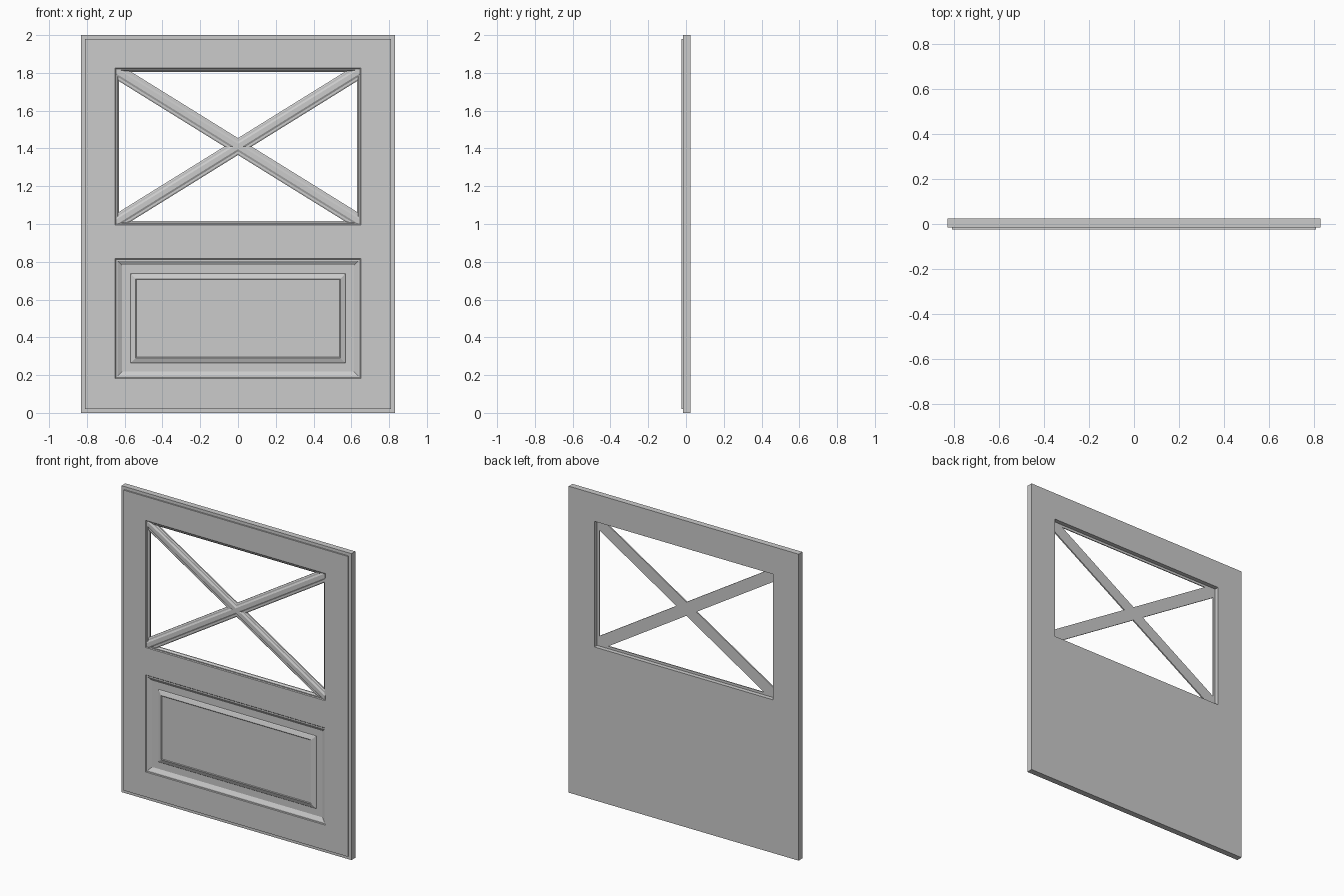
import bpy
import bmesh
from math import atan2, cos, sin
from mathutils import Vector

cube = bpy.data.objects.get("Cube")
if cube:
    bpy.data.objects.remove(cube, do_unlink=True)

FRONT, STEP, BACK = -0.024, -0.015, 0.024
WINDOW = (0.645, 0.41, 1.41)    # half width, half height, centre height
PANEL = (0.65, 0.317, 0.5)
DOOR = (0.81, 0.98, 1.0)

paint = bpy.data.materials.new("grey paint")
paint.use_nodes = True
paint.diffuse_color = (0.6, 0.6, 0.6, 1)
paint.node_tree.nodes["Principled BSDF"].inputs["Base Color"].default_value = (0.6, 0.6, 0.6, 1)


def finish(name, bm):
    bmesh.ops.recalc_face_normals(bm, faces=bm.faces)
    mesh = bpy.data.meshes.new(name)
    bm.to_mesh(mesh)
    bm.free()
    mesh.materials.append(paint)
    obj = bpy.data.objects.new(name, mesh)
    bpy.context.collection.objects.link(obj)
    return obj


def moulding(bm, rect, profile):
    """Run an (inset, y) profile around a rectangle; return the vertex rings."""
    hw, hh, cz = rect
    rings = []
    for inset, y in profile:
        w, h = hw - inset, hh - inset
        rings.append([bm.verts.new((sx * w, y, cz + sz * h))
                      for sx, sz in ((-1, -1), (1, -1), (1, 1), (-1, 1))])
    for a, b in zip(rings, rings[1:]):
        for i in range(4):
            j = (i + 1) % 4
            bm.faces.new((a[i], a[j], b[j], b[i]))
    return rings


def fill_between(bm, rings, normal):
    edges = [bm.edges.get((r[i], r[(i + 1) % 4])) for r in rings for i in range(4)]
    bmesh.ops.triangle_fill(bm, edges=edges, use_beauty=True, normal=normal)


# Door slab: stepped outer edge, moulded window opening, raised lower panel
bm = bmesh.new()
edge = moulding(bm, DOOR, [(0, FRONT), (0, STEP), (-0.02, STEP), (-0.02, BACK)])
opening = moulding(bm, WINDOW, [(-0.005, FRONT), (0, -0.020), (0.006, -0.020),
                                (0.016, -0.010), (0.016, -0.004), (0, -0.004), (0, BACK)])
panel = moulding(bm, PANEL, [(0, FRONT), (0.004, -0.020), (0.012, -0.020),
                             (0.035, -0.006), (0.080, -0.006), (0.084, -0.010),
                             (0.108, -0.019), (0.112, -0.016)])
bm.faces.new(panel[-1])
fill_between(bm, [edge[0], opening[0], panel[0]], (0, -1, 0))
fill_between(bm, [edge[-1], opening[-1]], (0, 1, 0))
finish("door_slab", bm)

# Diagonal window bars: moulded section, trimmed to the opening
half = [(0.038, -0.004), (0.038, -0.013), (0.031, -0.017), (0.022, -0.017), (0.012, -0.023)]
section = half + [(-w, y) for w, y in reversed(half)]
hw, hh, cz = WINDOW
angle = atan2(hh - 0.01, hw)
for name, side in (("rising_window_bar", 1), ("falling_window_bar", -1)):
    bm = bmesh.new()
    along = Vector((cos(angle), 0, side * sin(angle)))
    across = Vector((-along.z, 0, along.x))
    ends = [[bm.verts.new(Vector((0, y, cz)) + across * w + along * t) for w, y in section]
            for t in (-1, 1)]
    n = len(section)
    for i in range(n):
        j = (i + 1) % n
        bm.faces.new((ends[0][i], ends[0][j], ends[1][j], ends[1][i]))
    for end in ends:
        bm.faces.new(end)
    for normal, reach in (((1, 0, 0), hw), ((0, 0, 1), hh)):
        for s in (-1, 1):
            no = Vector(normal) * s
            bmesh.ops.bisect_plane(bm, geom=bm.verts[:] + bm.edges[:] + bm.faces[:],
                                   plane_co=Vector((0, 0, cz)) + no * reach,
                                   plane_no=no, clear_outer=True)
            bmesh.ops.holes_fill(bm, edges=[e for e in bm.edges if e.is_boundary], sides=0)
    finish(name, bm)
